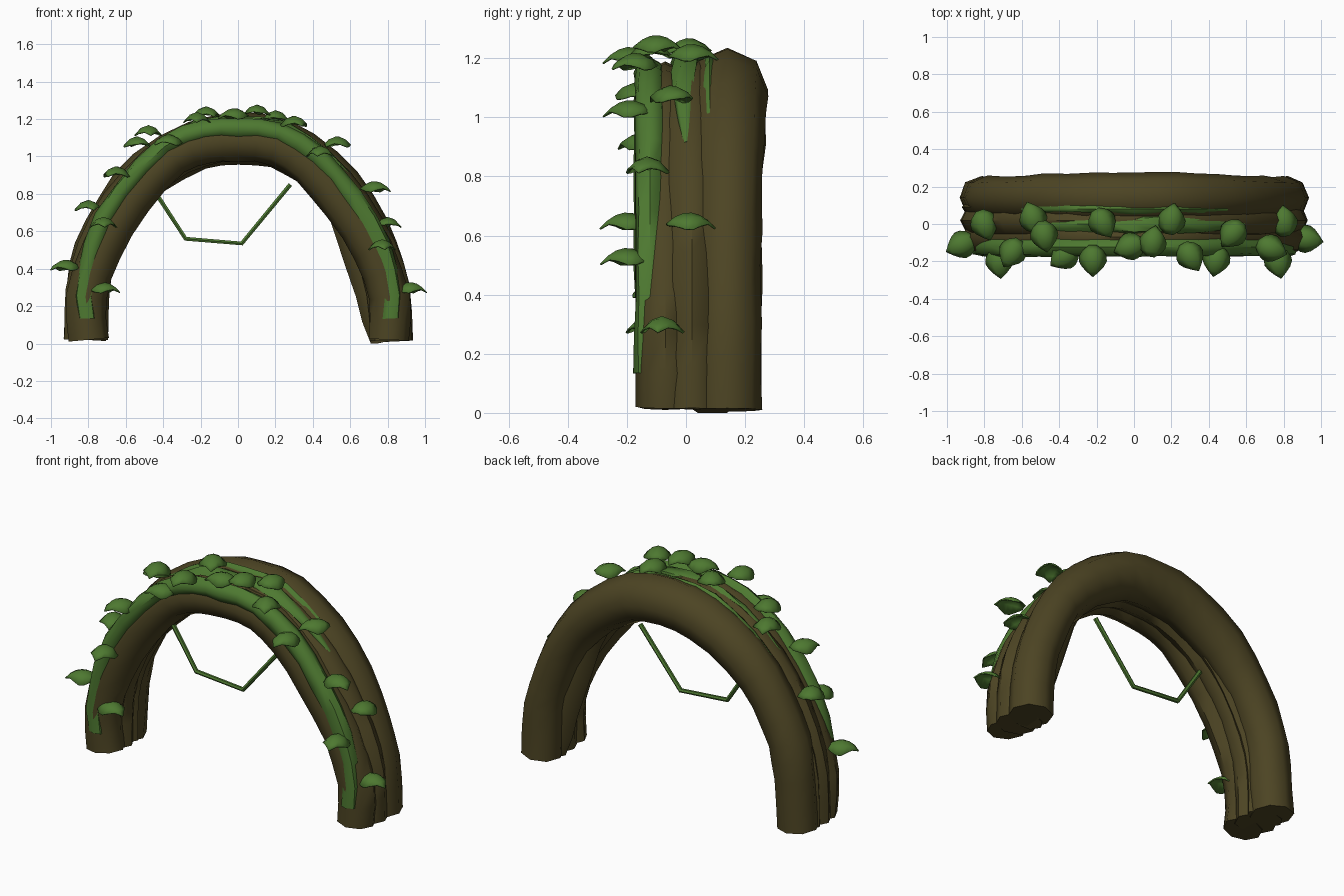
import bpy, bmesh, math, random
from mathutils import Vector, Matrix

random.seed(4)
old = bpy.data.objects.get("Cube")
if old:
    bpy.data.objects.remove(old)


def material(name, rgb):
    m = bpy.data.materials.new(name)
    m.use_nodes = True
    m.diffuse_color = (*rgb, 1)
    bsdf = m.node_tree.nodes["Principled BSDF"]
    bsdf.inputs["Base Color"].default_value = (*rgb, 1)
    bsdf.inputs["Roughness"].default_value = 0.9
    return m


BARK = material("bark brown", (0.073, 0.058, 0.017))
GREEN = material("leaf green", (0.075, 0.19, 0.03))


def finish(bm, name, mat, angle=50):
    bmesh.ops.recalc_face_normals(bm, faces=bm.faces[:])
    mesh = bpy.data.meshes.new(name)
    bm.to_mesh(mesh)
    bm.free()
    ob = bpy.data.objects.new(name, mesh)
    bpy.context.collection.objects.link(ob)
    mesh.materials.append(mat)
    bpy.ops.object.select_all(action="DESELECT")
    ob.select_set(True)
    bpy.context.view_layer.objects.active = ob
    bpy.ops.object.shade_smooth_by_angle(angle=math.radians(angle))
    return ob


def smooth_path(pts, sub=2):
    """Catmull-Rom refinement of an (x, z) path."""
    p = [Vector(q) for q in pts]
    p = [p[0] * 2 - p[1]] + p + [p[-1] * 2 - p[-2]]
    out = []
    for a, b, c, d in zip(p, p[1:], p[2:], p[3:]):
        for i in range(sub):
            t = i / sub
            out.append(0.5 * (2 * b + (c - a) * t + (2 * a - 5 * b + 4 * c - d) * t * t
                              + (3 * b - a - 3 * c + d) * t ** 3))
    return out + [p[-2]]


def tube(name, path, y, r, mat, ry=None, sides=8, offset=lambda z: 0, bulge=0, wobble=0.004, taper=False):
    """Sweep a rounded section along an arch path lying at depth y."""
    bm = bmesh.new()
    rings = []
    last = len(path) - 1
    for i, p in enumerate(path):
        t = (path[min(i + 1, last)] - path[max(i - 1, 0)]).normalized()
        n = Vector((-t.y, t.x))
        c = p + n * offset(p.y)
        grow = 1 + bulge * max(0, p.y - 0.7)
        if taper:
            grow *= 0.35 + 0.65 * min(1, min(i, last - i) / 3)
        ring = []
        for k in range(sides):
            a = math.tau * k / sides
            s = grow * (1 + random.uniform(-wobble, wobble) / r)
            q = c + n * (r * s * math.sin(a))
            ring.append(bm.verts.new((q.x, y + (ry or r) * s * math.cos(a), max(0, q.y))))
        rings.append(ring)
    for a, b in zip(rings, rings[1:]):
        for k in range(sides):
            j = (k + 1) % sides
            bm.faces.new((a[k], a[j], b[j], b[k]))
    bm.faces.new(rings[0])
    bm.faces.new(rings[-1])
    return finish(bm, name, mat)


# Arch trunks laid side by side
front = smooth_path([(-.8, .02), (-.81, .25), (-.73, .5), (-.57, .77), (-.35, 1), (-.17, 1.07), (0, 1.08),
                     (.2, 1.06), (.38, .95), (.56, .74), (.72, .5), (.81, .25), (.81, .02)])
rear = smooth_path([(-.82, .02), (-.8, .3), (-.76, .5), (-.65, .72), (-.48, .91), (-.22, 1.06), (0, 1.095),
                    (.22, 1.07), (.45, .93), (.63, .73), (.74, .5), (.8, .3), (.82, .01)])
middle = [a.lerp(b, 0.6) for a, b in zip(front, rear)]


def lean_in(p):
    """Pull the lower right leg towards the opening."""
    pull = 0.085 * math.sin(math.pi * min(p.y, 0.8) / 0.8) if p.x > 0.3 else 0
    return Vector((p.x - pull, p.y))


tube("front_trunk", front, -0.07, 0.107, BARK, ry=0.1)
tube("middle_trunk", middle, 0.02, 0.115, BARK, ry=0.1)
tube("inner_trunk", [lean_in(p) for p in middle], 0.09, 0.105, BARK, ry=0.07)
tube("rear_trunk", rear, 0.14, 0.115, BARK, bulge=0.5)

# Moss strips half sunk into the bark
tube("front_moss", front[1:-1], -0.122, 0.052, GREEN, wobble=0.006,
     offset=lambda z: 0.068 * min(1, max(0, z - 0.15) / 0.5))
tube("middle_moss", middle[7:-7], 0.0, 0.03, GREEN, ry=0.045, taper=True,
     offset=lambda z: 0.094, wobble=0.01)
tube("rear_moss", middle[7:-7], 0.08, 0.025, GREEN, taper=True,
     offset=lambda z: 0.1, wobble=0.01)

# Hanging vine
vine = [Vector(p) for p in ((-.43, .79), (-.28, .56), (.02, .535), (.28, .85))]
tube("hanging_vine", vine, 0.02, 0.013, GREEN, sides=6, wobble=0)


def leaf(name, x, y, z, yaw, length=0.17, width=0.15):
    """Domed pointed leaf, its tip drooping along the yaw direction."""
    bm = bmesh.new()
    rows, cols = 7, 5
    outline = (0.3, 0.75, 0.97, 1, 0.8, 0.45, 0.02)
    place = Matrix.Translation((x, y, z)) @ Matrix.Rotation(math.radians(yaw), 4, "Z")
    grid = []
    for i in range(rows):
        u = i / (rows - 1) - 0.45
        row = []
        for j in range(cols):
            v = (j / (cols - 1) * 2 - 1) * outline[i]
            co = Vector((u * length, v * width / 2, 0.028 - 0.18 * u * u - 0.055 * v * v))
            row.append(bm.verts.new(place @ co))
        grid.append(row)
    for a, b in zip(grid, grid[1:]):
        for j in range(cols - 1):
            bm.faces.new((a[j], a[j + 1], b[j + 1], b[j]))
    ob = finish(bm, name, GREEN, 60)
    mod = ob.modifiers.new("thickness", "SOLIDIFY")
    mod.thickness = 0.006


# Leaves: position and heading of the tip
leaves = [
    (-.92, -.11, .42, 205), (-.80, 0, .74, 290), (-.72, -.2, .65, 275), (-.72, -.13, .3, 345),
    (-.65, -.15, .92, 240), (-.54, .03, 1.08, 110), (-.48, -.06, 1.14, 280), (-.37, -.17, 1.09, 215),
    (-.22, -.19, 1.21, 270), (-.17, .01, 1.24, 300), (-.02, -.12, 1.23, 200), (.1, -.1, 1.25, 80),
    (.2, .02, 1.22, 80), (.3, -.17, 1.19, 300), (.44, -.19, 1.03, 260), (.53, -.05, 1.08, 230),
    (.73, -.13, .84, 340), (.8, .01, .65, 95), (.77, -.2, .53, 280), (.92, -.08, .3, 350),
]
for i, spec in enumerate(leaves):
    leaf(f"leaf_{i + 1}", *spec)
